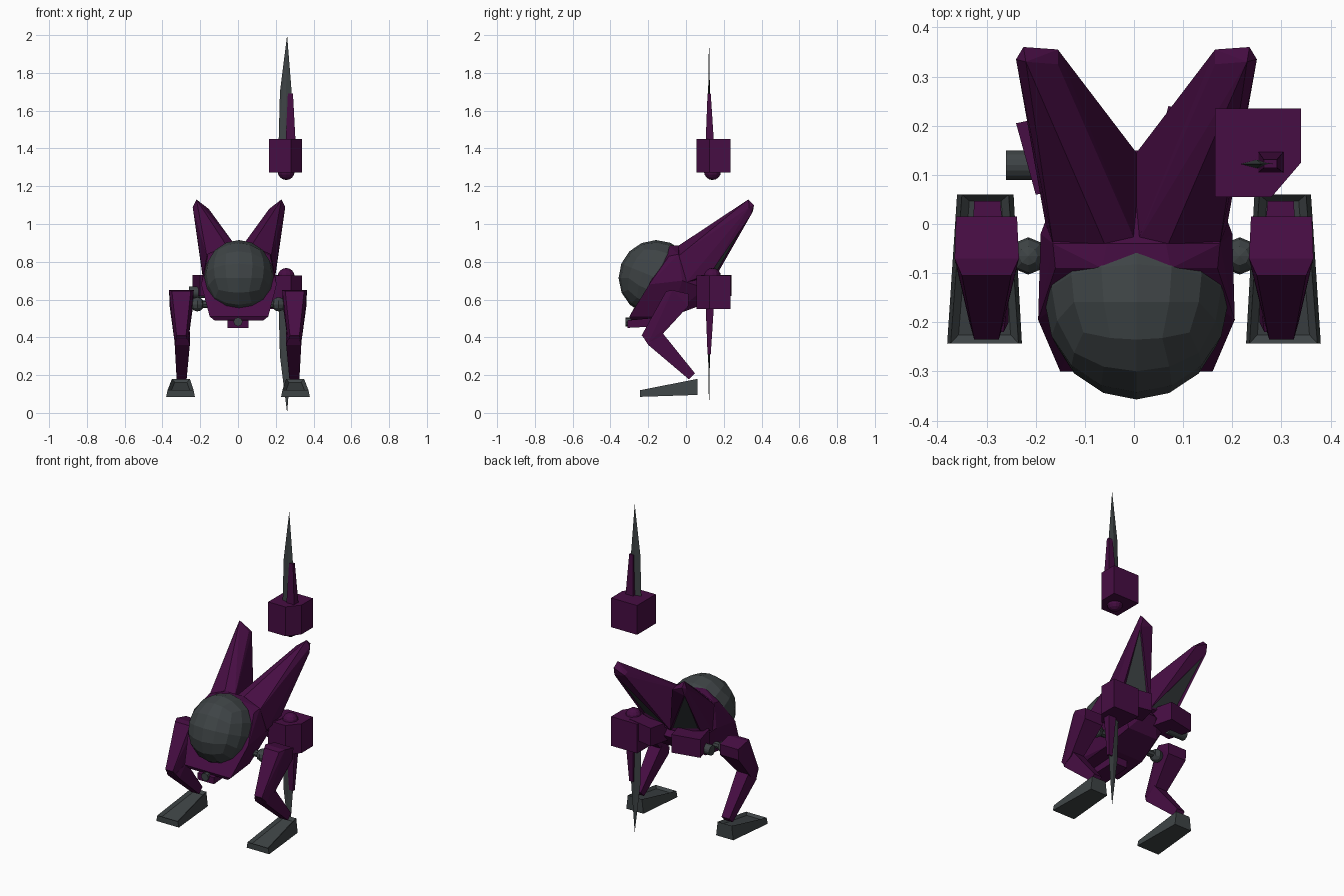
import bpy, bmesh, math
from mathutils import Vector, Matrix

if "Cube" in bpy.data.objects:
    bpy.data.objects.remove(bpy.data.objects["Cube"])


def material(name, rgb):
    m = bpy.data.materials.new(name)
    m.diffuse_color = (*rgb, 1)
    m.use_nodes = True
    m.node_tree.nodes["Principled BSDF"].inputs["Base Color"].default_value = m.diffuse_color
    return m


PURPLE = material("dark purple", (0.062, 0.004, 0.056))
GREY = material("gunmetal grey", (0.048, 0.057, 0.06))


def finish(name, bm, *mats):
    bmesh.ops.recalc_face_normals(bm, faces=bm.faces)
    me = bpy.data.meshes.new(name)
    bm.to_mesh(me)
    bm.free()
    for m in mats:
        me.materials.append(m)
    ob = bpy.data.objects.new(name, me)
    bpy.context.collection.objects.link(ob)
    return ob


def solid(pts, sx=1, cx=0.0):
    """Faceted convex solid around a few corner points."""
    bm = bmesh.new()
    for x, y, z in pts:
        bm.verts.new((cx + sx * x, y, z))
    res = bmesh.ops.convex_hull(bm, input=bm.verts)
    loose = [v for v in bm.verts if not v.link_faces]
    bmesh.ops.delete(bm, geom=loose, context='VERTS')
    bmesh.ops.dissolve_limit(bm, angle_limit=math.radians(6), verts=bm.verts, edges=bm.edges)
    bmesh.ops.recalc_face_normals(bm, faces=bm.faces)
    return bm


def panel(bm, direction, thick, depth):
    """Inset the large face that points along direction, and return it."""
    d = Vector(direction).normalized()
    f = max(bm.faces, key=lambda f: max(f.normal.dot(d), 0) ** 3 * f.calc_area())
    bmesh.ops.inset_region(bm, faces=[f], thickness=thick, depth=depth)
    return f


def both(pts):
    return [(s * x, y, z) for x, y, z in pts for s in (-1, 1)]


def ball(name, loc, r, mat, u=10, v=6):
    bm = bmesh.new()
    bmesh.ops.create_uvsphere(bm, u_segments=u, v_segments=v, radius=r,
                              matrix=Matrix.Translation(loc))
    return finish(name, bm, mat)


def rod(name, loc, r, length, axis, mat, sides=12):
    bm = bmesh.new()
    rot = Vector((0, 0, 1)).rotation_difference(Vector(axis)).to_matrix().to_4x4()
    bmesh.ops.create_cone(bm, cap_ends=True, segments=sides, radius1=r, radius2=r,
                          depth=length, matrix=Matrix.Translation(loc) @ rot)
    return finish(name, bm, mat)


# Cockpit globe: a subdivided cube pushed out to a sphere
bm = bmesh.new()
bmesh.ops.create_cube(bm, size=2)
bmesh.ops.subdivide_edges(bm, edges=bm.edges, cuts=3, use_grid_fill=True)
tilt = Matrix.Rotation(math.radians(-22), 3, 'X')
for v in bm.verts:
    p = Vector([math.tan(c * math.pi / 4) for c in v.co]).normalized()
    p = tilt @ p
    v.co = Vector((0.005 + p.x * 0.187, -0.157 + p.y * 0.2, 0.715 + p.z * 0.2))
finish("cockpit_globe", bm, GREY)

# Main hull behind the globe
finish("hull", solid(both([
    (0.07, -0.09, 0.885), (0.165, -0.09, 0.83), (0.2, -0.195, 0.68),
    (0.155, -0.3, 0.51), (0.13, -0.29, 0.49), (0.06, -0.04, 0.885),
    (0.17, -0.04, 0.84), (0.195, -0.02, 0.7), (0.13, -0.08, 0.51),
    (0.1, 0.08, 0.57), (0.15, 0.1, 0.66), (0.03, 0.15, 0.66)]), cx=0.005), PURPLE)

# Nose gun below the globe
finish("gun_block", solid(both([
    (0.055, -0.31, 0.45), (0.055, -0.31, 0.49), (0.05, -0.12, 0.46), (0.05, -0.12, 0.52)])), PURPLE)
rod("gun_muzzle", (0, -0.29, 0.482), 0.024, 0.06, (0, 1, 0), GREY, 8)

FIN = [(0.225, 0.33, 1.13), (0.245, 0.335, 1.09), (0.16, 0.325, 1.08),
       (0.16, 0.355, 1.07), (0.23, 0.36, 1.1), (0.235, 0.345, 1.05),
       (0.065, -0.04, 0.885), (0.0, -0.04, 0.86), (0.17, -0.04, 0.83),
       (0.0, 0.145, 0.70), (0.195, 0.13, 0.74), (0.0, 0.0, 0.68), (0.185, 0.0, 0.69)]
SHOULDER = [(x, y, z) for z in (0.62, 0.73)
            for x, y in ((0.24, 0.205), (0.07, 0.24), (0.03, 0.08), (0.2, 0.06))]
THIGH = [(0.238, 0.015, 0.63), (0.362, 0.015, 0.63), (0.234, -0.07, 0.65), (0.365, -0.07, 0.65),
         (0.25, -0.105, 0.645), (0.35, -0.105, 0.645),
         (0.238, 0.012, 0.565), (0.362, 0.012, 0.565),
         (0.262, -0.14, 0.4), (0.338, -0.14, 0.4), (0.265, -0.2, 0.37), (0.335, -0.2, 0.37),
         (0.275, -0.235, 0.41), (0.325, -0.235, 0.41)]
SHIN = [(0.255, -0.2, 0.36), (0.335, -0.2, 0.36), (0.265, -0.22, 0.39), (0.325, -0.22, 0.39),
        (0.255, -0.13, 0.43), (0.335, -0.13, 0.43),
        (0.272, 0.015, 0.178), (0.325, 0.015, 0.178), (0.272, 0.047, 0.21), (0.325, 0.047, 0.21)]
FOOT = [(0.228, -0.243, 0.085), (0.38, -0.243, 0.085), (0.235, -0.243, 0.12), (0.373, -0.243, 0.12),
        (0.245, 0.06, 0.095), (0.36, 0.06, 0.095), (0.255, 0.06, 0.18), (0.35, 0.06, 0.18)]

for side, s in (("left", -1), ("right", 1)):
    # Swept fins with a grey recessed panel underneath
    bm = solid(FIN, s, 0.005)
    panel(bm, (0, 0.84, -0.54), 0.02, -0.008).material_index = 1
    finish(side + "_fin", bm, PURPLE, GREY)
    finish(side + "_shoulder", solid(SHOULDER, s), PURPLE)
    # Legs
    ball(side + "_hip_joint", (s * 0.215, -0.065, 0.575), 0.038, GREY, 8, 6)
    rod(side + "_hip_axle", (s * 0.2, -0.065, 0.575), 0.02, 0.14, (1, 0, 0), GREY, 8)
    finish(side + "_thigh", solid(THIGH, s), PURPLE)
    finish(side + "_shin", solid(SHIN, s), PURPLE)
    bm = solid(FOOT, s)
    panel(bm, (0, -0.2, 1), 0.022, -0.015)
    finish(side + "_foot", bm, GREY)

# Bare weapon mount on the left
rod("left_weapon_mount", (-0.2, 0.12, 0.638), 0.03, 0.12, (1, 0, 0), GREY, 16)

# Blade weapons: one on the right shoulder, one floating upside down above it
BOX = ((0.165, 0.235), (0.34, 0.235), (0.34, 0.125), (0.28, 0.055), (0.165, 0.055))
BLADE = [(0.215, 0.122, 0.57), (0.285, 0.122, 0.57), (0.25, 0.113, 0.57), (0.25, 0.131, 0.57),
         (0.222, 0.122, 0.3), (0.284, 0.122, 0.3), (0.253, 0.116, 0.3), (0.253, 0.128, 0.3),
         (0.26, 0.122, 0.0)]
SHEATH = [(0.252, 0.104, 0.57), (0.305, 0.104, 0.57), (0.252, 0.148, 0.57), (0.305, 0.148, 0.57),
          (0.264, 0.114, 0.31), (0.291, 0.114, 0.31), (0.264, 0.131, 0.31), (0.291, 0.131, 0.31)]
for label, flip in (("lower", False), ("upper", True)):
    def place(pts):
        return [(x, y, 2 - z if flip else z) for x, y, z in pts]
    box = [(x, y, z) for z in (0.55, 0.728) for x, y in BOX]
    finish(label + "_weapon_box", solid(place(box)), PURPLE)
    finish(label + "_blade", solid(place(BLADE)), GREY)
    finish(label + "_blade_sheath", solid(place(SHEATH)), PURPLE)
    ball(label + "_weapon_dome", place([(0.255, 0.14, 0.722)])[0], 0.045, PURPLE, 12, 8)
